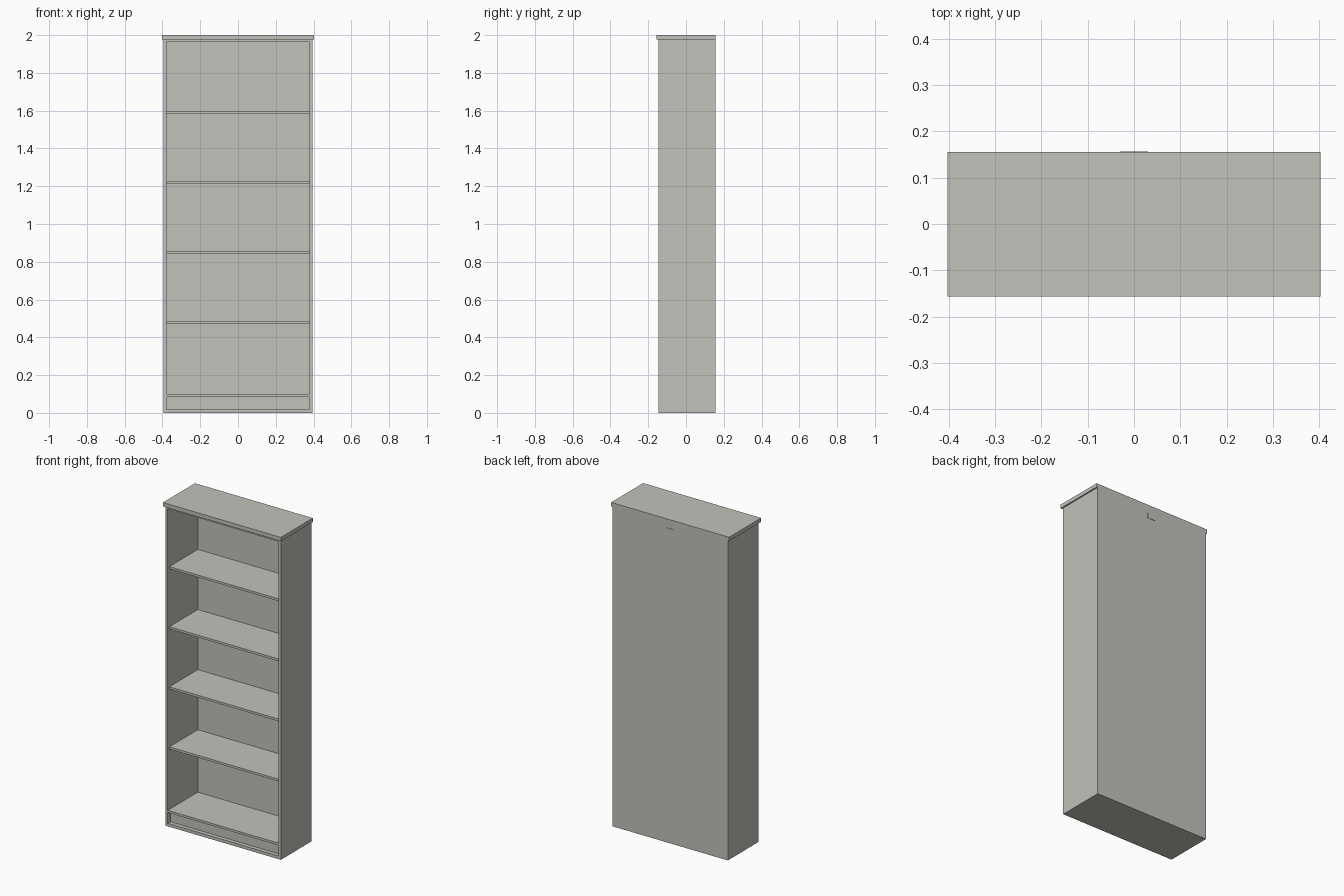
import bpy
import bmesh
from mathutils import Vector

if "Cube" in bpy.data.objects:
    bpy.data.objects.remove(bpy.data.objects["Cube"], do_unlink=True)

# Single painted finish
paint = bpy.data.materials.new("warm_grey_paint")
paint.use_nodes = True
colour = (0.54, 0.54, 0.50, 1.0)
paint.diffuse_color = colour
paint.node_tree.nodes["Principled BSDF"].inputs["Base Color"].default_value = colour

FRONT, BACK = -0.145, 0.155
INNER_BACK = 0.149
OUTER, INNER = 0.395, 0.379
SHELF_THICKNESS = 0.014


def finish(name, bm):
    mesh = bpy.data.meshes.new(name)
    bm.to_mesh(mesh)
    bm.free()
    mesh.materials.append(paint)
    obj = bpy.data.objects.new(name, mesh)
    bpy.context.collection.objects.link(obj)
    return obj


def box(name, low, high):
    low, high = Vector(low), Vector(high)
    bm = bmesh.new()
    bmesh.ops.create_cube(bm, size=1)
    bmesh.ops.scale(bm, vec=high - low, verts=bm.verts)
    bmesh.ops.translate(bm, vec=(low + high) / 2, verts=bm.verts)
    return finish(name, bm)


def carcass():
    # Front sheet divided into rails, stiles and two openings
    xs = (-OUTER, -INNER, INNER, OUTER)
    zs = (0, 0.019, 0.085, 0.099, 1.963, 1.976)
    bm = bmesh.new()
    grid = [[bm.verts.new((x, FRONT, z)) for x in xs] for z in zs]
    cells = {}
    for row in range(len(zs) - 1):
        for col in range(len(xs) - 1):
            cells[row, col] = bm.faces.new((
                grid[row][col], grid[row][col + 1],
                grid[row + 1][col + 1], grid[row + 1][col]))
    plinth_panel, opening = cells[1, 1], cells[3, 1]

    # Thicken the sheet to the full depth
    sheet = bmesh.ops.extrude_face_region(
        bm, geom=list(bm.faces), use_keep_orig=True)["geom"]
    back_verts = [v for v in sheet if isinstance(v, bmesh.types.BMVert)]
    bmesh.ops.translate(bm, vec=(0, BACK - FRONT, 0), verts=back_verts)
    bmesh.ops.recalc_face_normals(bm, faces=bm.faces)

    # Push the plinth panel and the main opening inwards
    for face, depth in ((plinth_panel, 0.025), (opening, INNER_BACK - FRONT)):
        pushed = bmesh.ops.extrude_face_region(bm, geom=[face])["geom"]
        verts = [v for v in pushed if isinstance(v, bmesh.types.BMVert)]
        bmesh.ops.translate(bm, vec=(0, depth, 0), verts=verts)
        if face.is_valid:
            bmesh.ops.delete(bm, geom=[face], context='FACES_ONLY')

    bmesh.ops.recalc_face_normals(bm, faces=bm.faces)
    bmesh.ops.dissolve_limit(bm, angle_limit=0.01, verts=bm.verts, edges=bm.edges)
    return finish("bookcase_carcass", bm)


carcass()

# Overhanging top board
box("top_board", (-0.403, -0.157, 1.976), (0.403, BACK, 2.0))

# Four evenly spaced shelves, set slightly behind the front frame
for i in range(4):
    top = 0.485 + i * 0.3715
    box(f"shelf_{i + 1}", (-INNER, FRONT + 0.016, top - SHELF_THICKNESS),
        (INNER, INNER_BACK, top))

# Small wall fixing plate on the back
box("wall_fixing_plate", (-0.03, BACK, 1.915), (0.03, BACK + 0.002, 1.945))
